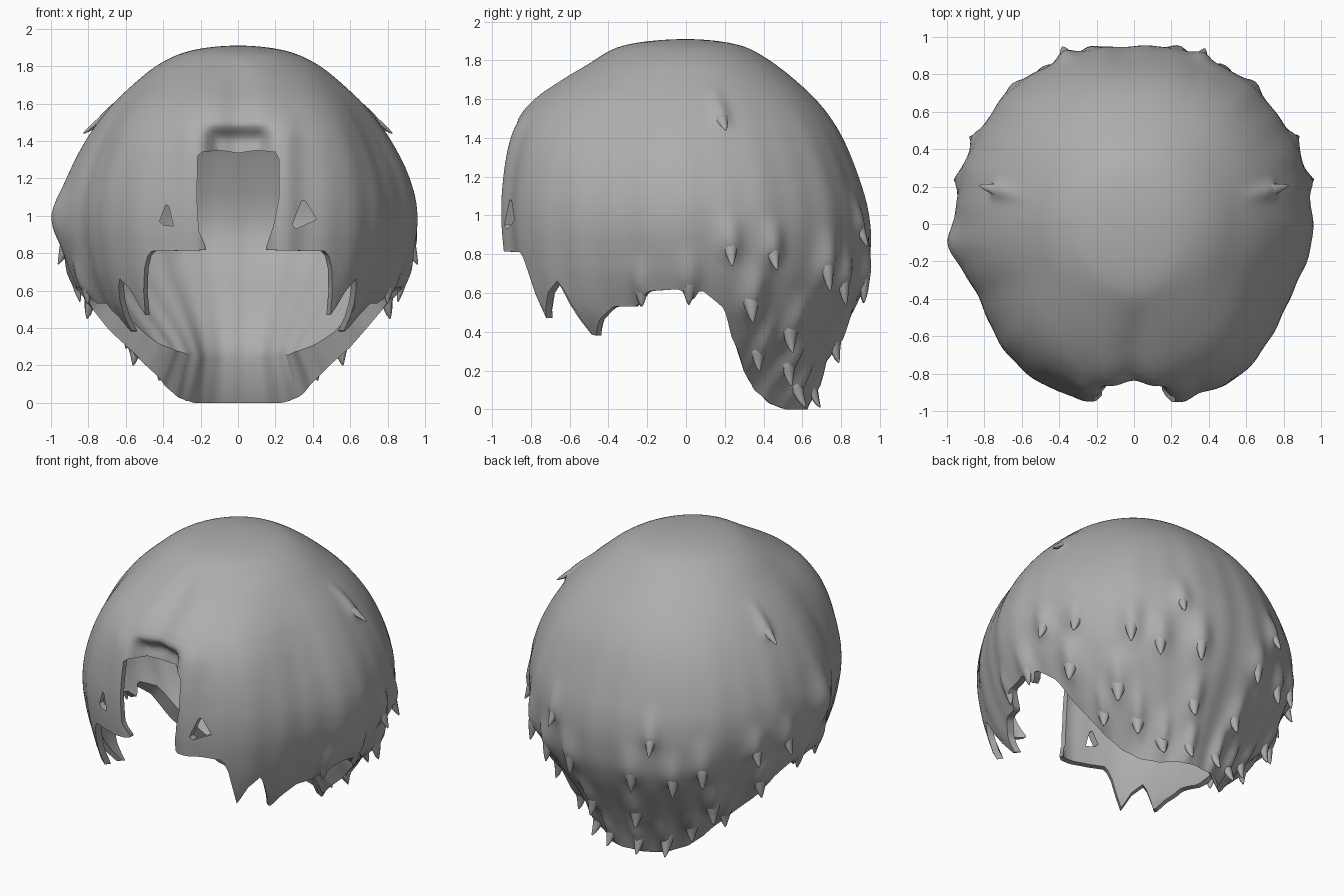
import bpy, bmesh, math
from mathutils import Vector

if "Cube" in bpy.data.objects:
    bpy.data.objects.remove(bpy.data.objects["Cube"])

hair = bpy.data.materials.new("hair grey")
hair.diffuse_color = (0.42, 0.42, 0.42, 1)
hair.use_nodes = True
hair.node_tree.nodes["Principled BSDF"].inputs["Base Color"].default_value = hair.diffuse_color

TOP = 1.91
# height: front, side and back reach of the outer surface
PROFILE = [(1.91, 0, 0, 0), (1.88, .32, .27, .28), (1.8, .48, .44, .43), (1.7, .66, .56, .56),
           (1.6, .81, .67, .67), (1.5, .89, .75, .75), (1.4, .93, .82, .81), (1.2, .96, .92, .89),
           (1.0, .97, .965, .95), (.8, .955, .935, .955), (.6, .93, .86, .92), (.4, .90, .73, .80),
           (.2, .6, .53, .70), (0, .45, .36, .61)]
# angle from the front: height of the lower edge
EDGE = [(0, .82), (29, .81), (31, .76), (34.5, .47), (39, .6), (44, .67), (50, .36), (55, .46), (62, .53),
        (71, .53), (77, .61), (88, .62), (92, .55), (95, .62), (104, .52), (109, .38), (116, .27), (122, .19),
        (132, .10), (143, .03), (155, 0), (180, 0)]
# tufts: angle from front, root height, length, width, outward lean
HALF = [(104, .92, .18, .055, .06), (118, .89, .17, .055, .06), (74, .68, .15, .05, .02),
        (91, .73, .19, .055, .02), (113, .64, .19, .065, .09), (133, .50, .21, .065, .11),
        (139, .84, .23, .06, .06), (150, .75, .21, .06, .06), (158, 1.02, .18, .05, .04),
        (166, .78, .23, .06, .04), (142, .30, .18, .06, .09), (156, .19, .18, .06, .09),
        (171, .17, .16, .05, .06), (168, .42, .18, .06, .07), (124, .36, .16, .055, .08),
        (104, 1.56, .12, .05, .04)]
TUFTS = HALF + [(360 - t[0],) + t[1:] for t in HALF]


def lerp_table(table, x):
    for a, b in zip(table, table[1:]):
        if x <= b[0]:
            f = max(0, (x - a[0]) / (b[0] - a[0]))
            return [p + (q - p) * f for p, q in zip(a[1:], b[1:])]
    return list(table[-1][1:])


def smooth(a, b, x):
    t = min(1, max(0, (x - a) / (b - a)))
    return t * t * (3 - 2 * t)


def bell(x, centre, width):
    return math.exp(-((x - centre) / width) ** 2)


# interpolate over root depth so the crown stays round
ROOT = [(math.sqrt(max(0, TOP - r[0])),) + r[1:] for r in PROFILE]


def reach(phi, z):
    """Outer radius at an angle from the front and a height."""
    s = math.sqrt(max(0, TOP - z))
    front, side, back = (sum(v) / 3 for v in zip(*(lerp_table(ROOT, max(0, s + d)) for d in (-.04, 0, .04))))
    if s < .05:
        front, side, back = lerp_table(ROOT, s)
    c, n = math.cos(phi), math.sin(phi)
    a = front if c > 0 else back
    r = 1 / math.sqrt((c / max(a, 1e-5)) ** 2 + (n / max(side, 1e-5)) ** 2)
    deg = math.degrees(phi) % 360
    half = min(deg, 360 - deg)
    grow = smooth(.3, .8, s)
    # fuller cheeks, flatter temples, rounder back corners
    r += grow * (.025 * bell(half, 36, 14) - .035 * bell(half, 62, 14) + .02 * bell(half, 140, 25))
    # soft strand ridges
    r += .005 * smooth(.4, 1.1, s) * math.sin(phi * 13 + 1) + .003 * smooth(.5, 1.1, s) * math.sin(phi * 29)
    # bulge on one side
    r += .045 * bell(deg, 276, 7) * bell(z, .99, .14)
    if c > 0:
        x = abs(r * n)
        r -= .05 * bell(x, 0, .09) * smooth(.25, .5, s)                    # parting
        r -= .10 * (1 - smooth(.12, .2, x)) * (1 - smooth(1.4, 1.5, z))    # brow recess
        r += .02 * bell(x, .26, .06) * (1 - smooth(1.4, 1.6, z))           # lip beside the opening
    return r


def strands(phi, z):
    """Raised locks of hair that swell down into each tuft."""
    deg = math.degrees(phi) % 360
    total = 0
    for d, root, length, width, lean in TUFTS:
        off = (deg - d + 180) % 360 - 180
        if abs(off) < 15:
            rise = 1 - smooth(root - length * .4, root + .14, z)
            total = max(total, (.025 + lean * .25) * bell(off, 0, math.degrees(width) * 1.1) * rise
                        * smooth(root - length * .95, root - length * .5, z))
    return total


def point(phi, r, z):
    return Vector((r * math.sin(phi), -r * math.cos(phi), z))


def finish(bm, name):
    bmesh.ops.recalc_face_normals(bm, faces=bm.faces)
    me = bpy.data.meshes.new(name)
    bm.to_mesh(me)
    bm.free()
    me.materials.append(hair)
    ob = bpy.data.objects.new(name, me)
    bpy.context.collection.objects.link(ob)
    return ob


# hair shell: outer surface, turned rim, inner surface
COLS, ROWS = 240, 60
bm = bmesh.new()
poles = [bm.verts.new((0, 0, TOP)), bm.verts.new((0, 0, TOP - .05))]
outer, inner = [], []
for i in range(COLS):
    deg = i * 360 / COLS
    phi = math.radians(deg)
    s_end = math.sqrt(TOP - lerp_table(EDGE, min(deg, 360 - deg))[0])
    nape = smooth(-.1, .4, -math.cos(phi))
    deep = smooth(.4, .9, -math.cos(phi))
    oc, ic = [], []
    for j in range(1, ROWS + 1):
        s = s_end * j / ROWS
        z = TOP - s * s
        r = reach(phi, z)
        oc.append(bm.verts.new(point(phi, r + strands(phi, z), z)))
        # the inside thickens into a curled lip at the nape
        curl = nape * smooth(.65, 1.0, j / ROWS)
        thick = min(.04, r * .2) + (.03 + .03 * deep) * curl
        lift = -.05 * (1 - smooth(.2, .8, s)) + (.10 + .14 * deep) * curl
        ic.append(bm.verts.new(point(phi, r - thick, z + lift)))
    outer.append(oc)
    inner.append(ic)
for i in range(COLS):
    k = (i + 1) % COLS
    for grid, pole in ((outer, poles[0]), (inner, poles[1])):
        bm.faces.new((pole, grid[i][0], grid[k][0]))
        for j in range(ROWS - 1):
            bm.faces.new((grid[i][j], grid[i][j + 1], grid[k][j + 1], grid[k][j]))
    bm.faces.new((outer[i][-1], inner[i][-1], inner[k][-1], outer[k][-1]))
shell = finish(bm, "hair_shell")


def cut(outline):
    """Cut an x-z outline through the front of the shell."""
    bm = bmesh.new()
    face = bm.faces.new([bm.verts.new((x, -1.3, z)) for x, z in outline])
    ext = bmesh.ops.extrude_face_region(bm, geom=[face])
    bmesh.ops.translate(bm, vec=(0, .95, 0), verts=[v for v in ext["geom"] if isinstance(v, bmesh.types.BMVert)])
    tool = finish(bm, "cutter")
    mod = shell.modifiers.new("cut", "BOOLEAN")
    mod.operation, mod.solver, mod.object = "DIFFERENCE", "EXACT", tool
    bpy.context.view_layer.objects.active = shell
    bpy.ops.object.modifier_apply(modifier=mod.name)
    bpy.data.objects.remove(tool)


# face opening and two small gaps
cut([(-.17, .6), (-.17, .83), (-.21, .92), (-.22, 1.1), (-.215, 1.32), (-.19, 1.34), (-.1, 1.35), (0, 1.335),
     (.1, 1.35), (.2, 1.34), (.22, 1.3), (.22, 1.1), (.19, .95), (.15, .83), (.15, .6)])
cut([(-.42, .97), (-.40, .95), (-.345, .945), (-.37, 1.05), (-.385, 1.06)])
cut([(.29, .95), (.31, .93), (.42, .98), (.36, 1.08), (.34, 1.08)])

# tuft tips growing out of the raised locks
bm = bmesh.new()
for deg, z, length, width, lean in TUFTS:
    phi = math.radians(deg)
    out, side = point(phi, 1, 0), Vector((math.cos(phi), math.sin(phi), 0))
    rings = []
    for k in range(9):
        t = k / 8
        zz = z - length * t
        mid = point(phi, reach(phi, max(0, zz)) - .025 + .04 * t + lean * t * t, max(.004, zz))
        w = width * (1 - t) ** .75 * (.6 + .4 * smooth(0, .4, t)) + .004
        ring = []
        for a in range(10):
            depth = math.sin(a * math.pi / 5)
            depth *= (.9 * smooth(-.3, .6, t)) if depth > 0 else .25 + .5 * t
            ring.append(bm.verts.new(mid + side * w * math.cos(a * math.pi / 5)
                                     + (out + Vector((0, 0, .3))) * w * depth))
        rings.append(ring)
    for a, b in zip(rings, rings[1:]):
        for q in range(10):
            bm.faces.new((a[q], a[(q + 1) % 10], b[(q + 1) % 10], b[q]))
    bm.faces.new(rings[0])
    bm.faces.new(rings[-1])
tufts = finish(bm, "hair_tufts")

for ob in (shell, tufts):
    bpy.ops.object.select_all(action="DESELECT")
    ob.select_set(True)
    bpy.context.view_layer.objects.active = ob
    bpy.ops.object.shade_smooth_by_angle(angle=math.radians(50))
